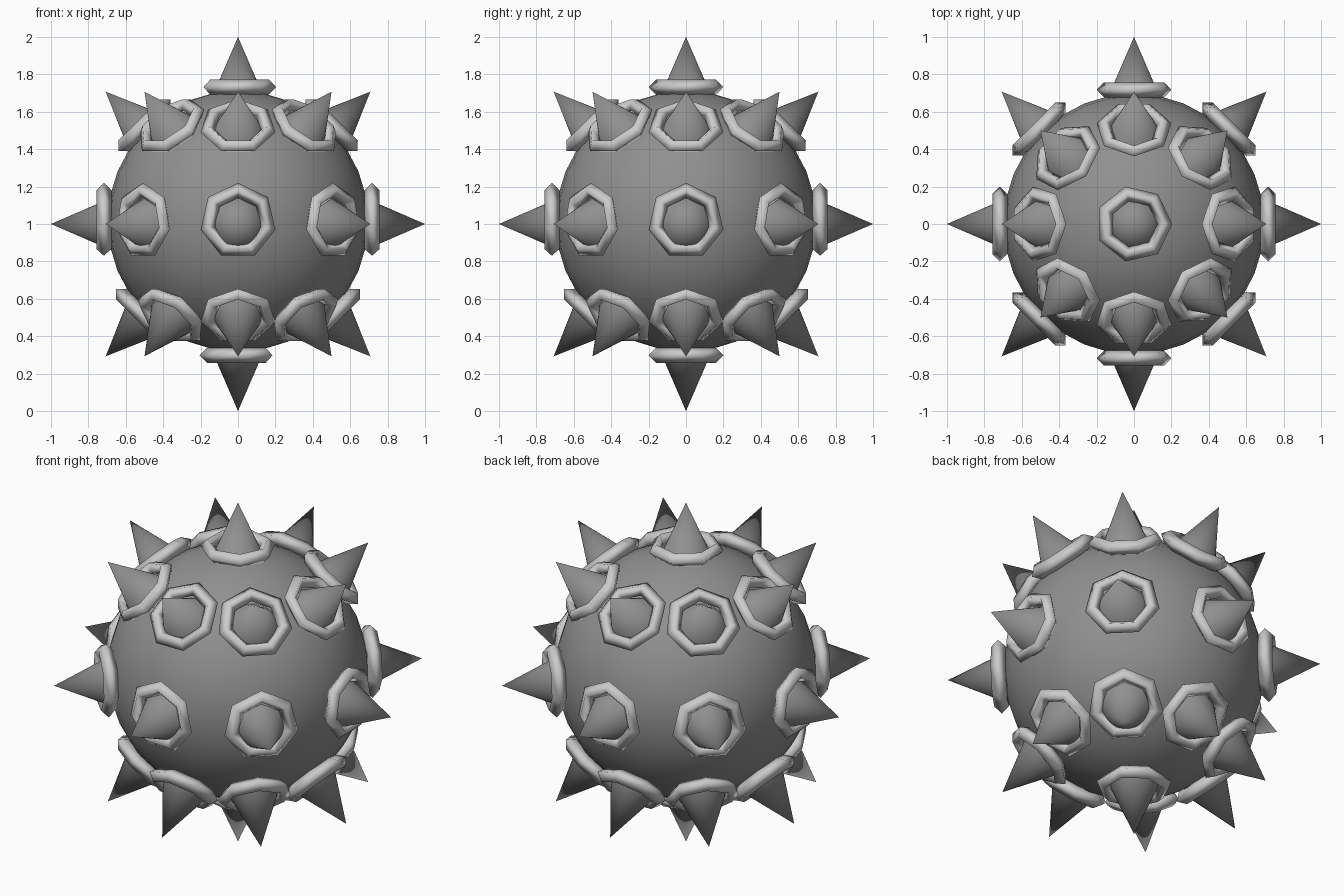
import bpy
from math import pi
from mathutils import Matrix, Vector

if "Cube" in bpy.data.objects:
    bpy.data.objects.remove(bpy.data.objects["Cube"])

CENTRE = Vector((0, 0, 1.015))      # body and collars
SPIKE_CENTRE = Vector((0, 0, 1.0))

dark = bpy.data.materials.new("dark_metal")
dark.diffuse_color = (0.28, 0.28, 0.28, 1)
dark.use_nodes = True
dark.node_tree.nodes["Principled BSDF"].inputs["Base Color"].default_value = dark.diffuse_color


def finish(name, material=None):
    ob = bpy.context.object
    ob.name = name
    for p in ob.data.polygons:
        p.use_smooth = True
    if material:
        ob.data.materials.append(material)
    return ob


# Round body
bpy.ops.mesh.primitive_uv_sphere_add(segments=32, ring_count=16, radius=0.697, location=CENTRE)
finish("body", dark)

# Master spike: tip one unit from the centre, base sunk in the body
bpy.ops.mesh.primitive_cone_add(vertices=32, radius1=0.16, radius2=0, depth=0.37)
spike = finish("spike_00", dark)
spike.data.transform(Matrix.Translation((0, 0, 1 - 0.185)))
bpy.context.view_layer.objects.active = spike
bpy.ops.object.shade_smooth_by_angle()

# Master collar: seven-sided ring with a diamond section
bpy.ops.mesh.primitive_torus_add(major_segments=7, minor_segments=4,
                                 major_radius=0.165, minor_radius=0.04)
collar = finish("collar_00")
collar.data.transform(Matrix.Translation((0, 0, 0.717)))

# Directions: both poles plus three rings of eight
directions = [(0, pi), (pi, pi)]
directions += [(t * pi / 4, i * pi / 4) for t in (1, 2, 3) for i in range(8)]

for n, (theta, phi) in enumerate(directions):
    rot = (Matrix.Rotation(phi, 4, 'Z') @ Matrix.Rotation(theta, 4, 'Y')
           @ Matrix.Rotation(pi, 4, 'Z'))
    for master, name, centre in ((spike, "spike", SPIKE_CENTRE), (collar, "collar", CENTRE)):
        ob = master
        if n:
            ob = bpy.data.objects.new(f"{name}_{n:02d}", master.data)
            bpy.context.collection.objects.link(ob)
        ob.matrix_world = Matrix.Translation(centre) @ rot
